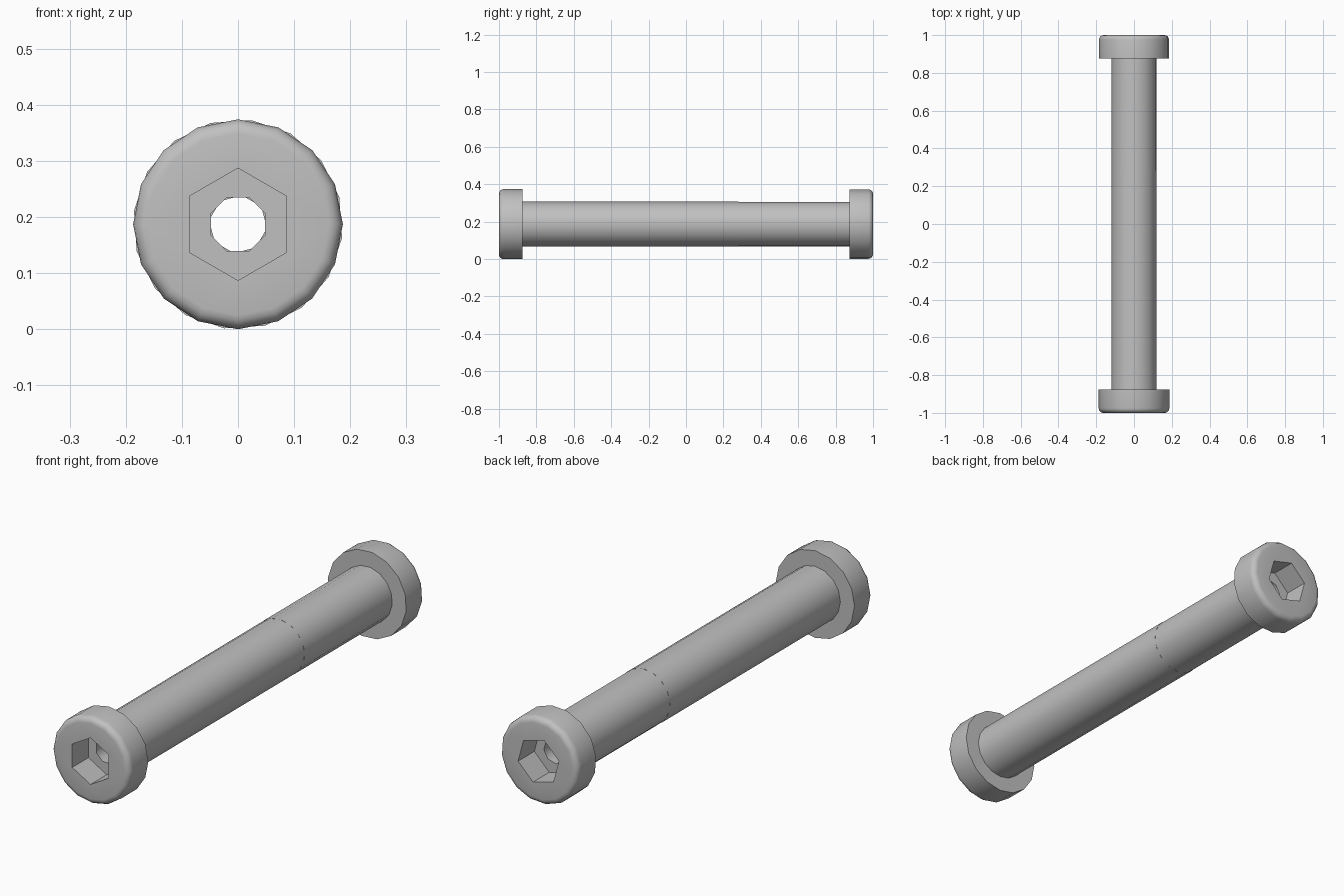
import bpy, bmesh
from math import sin, cos, pi, radians
from mathutils import Matrix

if "Cube" in bpy.data.objects:
    bpy.data.objects.remove(bpy.data.objects["Cube"], do_unlink=True)

HEAD_R, SHAFT_R, BORE_R, HEX_R = 0.187, 0.12, 0.052, 0.1
HEAD_T, SOCKET_D, FILLET = 0.125, 0.11, 0.025

steel = bpy.data.materials.new("plain grey metal")
steel.use_nodes = True
steel.diffuse_color = (0.53, 0.53, 0.53, 1)
steel.node_tree.nodes["Principled BSDF"].inputs["Base Color"].default_value = steel.diffuse_color


def ring(bm, sides, radius, y, phase=0.0):
    """Closed loop of edges around the y axis."""
    verts = []
    for i in range(sides):
        a = 2 * pi * i / sides + phase
        verts.append(bm.verts.new((radius * cos(a), y, radius * sin(a))))
    edges = [bm.edges.new((verts[i - 1], verts[i])) for i in range(sides)]
    return verts, edges


def wall(bm, a, b):
    """Quads between two loops of equal size."""
    for i in range(len(a[0])):
        bm.faces.new((a[0][i - 1], a[0][i], b[0][i], b[0][i - 1]))


def flat_annulus(bm, outer, inner):
    bmesh.ops.triangle_fill(bm, use_beauty=True, edges=outer[1] + inner[1])


def make_bolt(name, end_y, spin):
    """Round head with hex socket at y = -1, shaft and bore reaching end_y."""
    bm = bmesh.new()
    # Outer skin: rounded rim, head side, underside, shaft
    profile = []
    for k in range(5):
        a = pi / 2 * k / 4
        profile.append((HEAD_R - FILLET * (1 - sin(a)), -1 + FILLET * (1 - cos(a))))
    profile += [(HEAD_R, -1 + HEAD_T), (SHAFT_R, -1 + HEAD_T), (SHAFT_R, end_y)]
    skin = [ring(bm, 16, r, y) for r, y in profile]
    for a, b in zip(skin, skin[1:]):
        wall(bm, a, b)
    # Hexagonal socket
    hex_top = ring(bm, 6, HEX_R, -1, pi / 2)
    hex_floor = ring(bm, 6, HEX_R, -1 + SOCKET_D, pi / 2)
    wall(bm, hex_top, hex_floor)
    flat_annulus(bm, skin[0], hex_top)
    # Central bore
    bore_a = ring(bm, 8, BORE_R, -1 + SOCKET_D, pi / 8)
    bore_b = ring(bm, 8, BORE_R, end_y, pi / 8)
    wall(bm, bore_a, bore_b)
    flat_annulus(bm, hex_floor, bore_a)
    flat_annulus(bm, skin[-1], bore_b)
    bmesh.ops.recalc_face_normals(bm, faces=bm.faces)
    bm.transform(Matrix.Rotation(spin, 4, 'Y'))

    mesh = bpy.data.meshes.new(name)
    bm.to_mesh(mesh)
    bm.free()
    mesh.materials.append(steel)
    obj = bpy.data.objects.new(name, mesh)
    bpy.context.collection.objects.link(obj)
    obj.location.z = HEAD_R
    bpy.ops.object.select_all(action='DESELECT')
    obj.select_set(True)
    bpy.context.view_layer.objects.active = obj
    bpy.ops.object.shade_smooth_by_angle(angle=radians(50))
    return obj


# Long front half and shorter back half, turned slightly against each other
make_bolt("front_bolt", 0.28, 0)
back = make_bolt("back_bolt", -0.28, radians(15))
back.rotation_euler.z = pi
